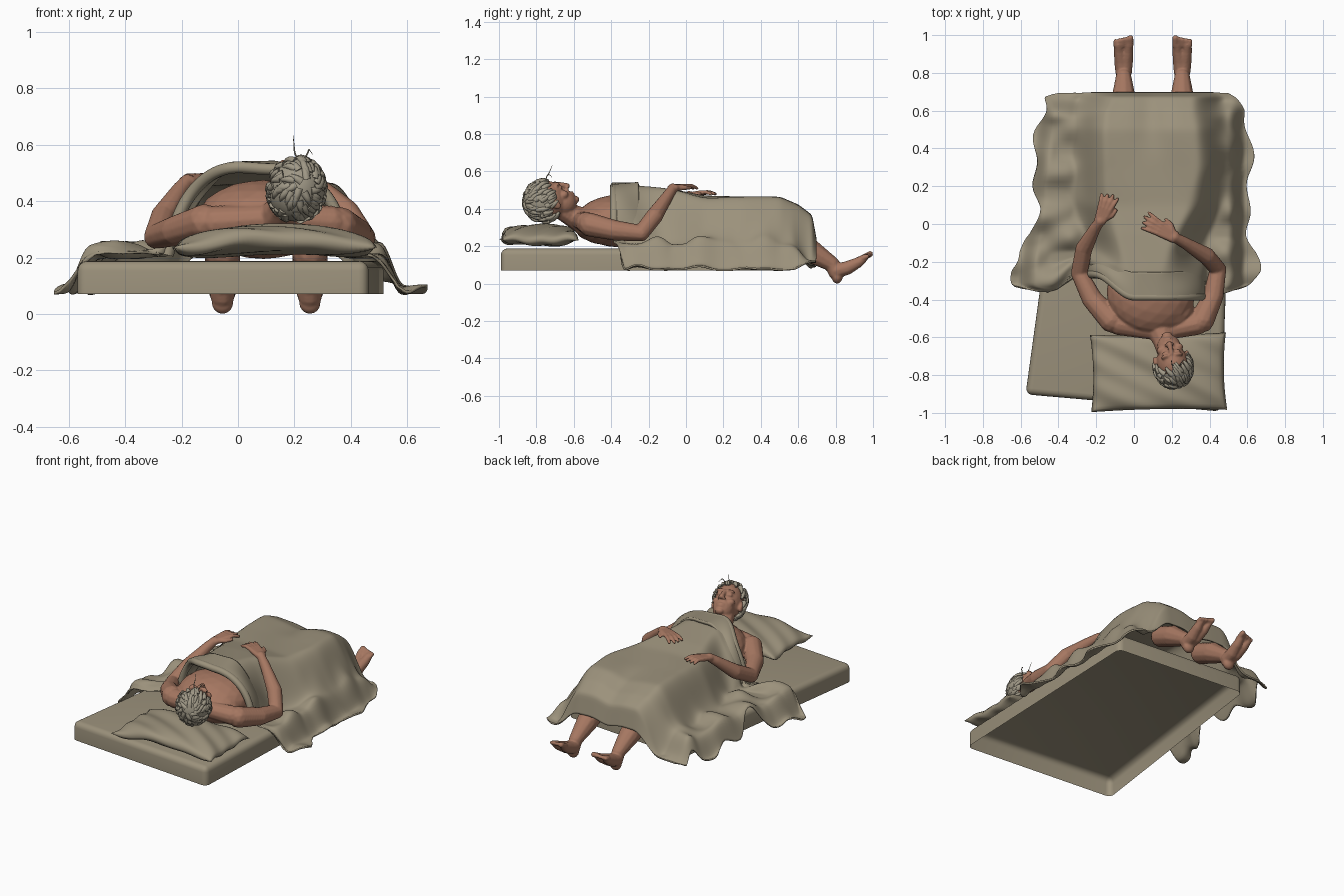
import bpy, bmesh, math, random
from mathutils import Vector, Matrix

random.seed(4)
cube = bpy.data.objects.get("Cube")
if cube:
    bpy.data.objects.remove(cube)


def material(name, rgb):
    m = bpy.data.materials.new(name)
    m.use_nodes = True
    m.diffuse_color = (*rgb, 1)
    m.node_tree.nodes["Principled BSDF"].inputs["Base Color"].default_value = (*rgb, 1)
    return m


linen = material("linen", (.33, .285, .2))
skin = material("skin", (.38, .185, .12))
grey_hair = material("grey hair", (.35, .315, .24))


def add_object(name, bm, mat):
    bmesh.ops.recalc_face_normals(bm, faces=bm.faces)
    mesh = bpy.data.meshes.new(name)
    bm.to_mesh(mesh)
    bm.free()
    mesh.materials.append(mat)
    mesh.shade_smooth()
    ob = bpy.data.objects.new(name, mesh)
    bpy.context.collection.objects.link(ob)
    return ob


def modifier(ob, kind, **settings):
    mod = ob.modifiers.new(kind.title(), kind)
    for key, value in settings.items():
        setattr(mod, key, value)


def strands(name, paths, depth, mat):
    """Tapered round strands; each path is a list of (point, radius factor)."""
    curve = bpy.data.curves.new(name, 'CURVE')
    curve.dimensions = '3D'
    curve.bevel_depth, curve.bevel_resolution = depth, 2
    curve.resolution_u, curve.use_fill_caps = 3, True
    for path in paths:
        s = curve.splines.new('NURBS')
        s.points.add(len(path) - 1)
        s.use_endpoint_u = True
        s.order_u = 3
        for p, (co, r) in zip(s.points, path):
            p.co = (*co, 1)
            p.radius = r
    temp = bpy.data.objects.new(name + "_path", curve)
    bpy.context.collection.objects.link(temp)
    bpy.context.view_layer.update()
    mesh = bpy.data.meshes.new_from_object(temp.evaluated_get(bpy.context.evaluated_depsgraph_get()))
    bpy.data.objects.remove(temp)
    bm = bmesh.new()
    bm.from_mesh(mesh)
    return add_object(name, bm, mat)


def smooth(t):
    t = min(max(t, 0), 1)
    return t * t * (3 - 2 * t)


# Mattress: rounded shell, open underneath, narrower at the foot, turned a little
bm = bmesh.new()
bmesh.ops.create_cube(bm, size=1, matrix=Matrix.Diagonal((1.04, 1.47, .118, 1)))
for v in bm.verts:
    v.co.x *= .86 if v.co.y > 0 else 1
bmesh.ops.delete(bm, geom=[f for f in bm.faces if f.normal.z < -.5], context='FACES_ONLY')
bmesh.ops.bevel(bm, geom=[e for e in bm.edges if not e.is_boundary], offset=.035,
                segments=4, profile=.5, affect='EDGES')
mattress = add_object("mattress", bm, linen)
mattress.location = (.008, -.215, .129)
mattress.rotation_euler.z = math.radians(-5)

# Pillow: two puffed sheets joined at a pinched seam
bm = bmesh.new()
for side in (-1, 1):
    verts = bmesh.ops.create_grid(bm, x_segments=44, y_segments=28, size=1)["verts"]
    for v in verts:
        x, y = v.co.x, v.co.y
        puff = math.sqrt(max(0, (1 - x ** 4) * (1 - y ** 4)))
        crease = .005 * math.sin(5 * x + 4 * y) + .005 * math.sin(9 * y + 8 * x)
        v.co = (.36 * x * (1 - .04 * (1 - y * y)), .205 * y * (1 - .05 * (1 - x * x)),
                side * .047 * puff + crease + .022 * math.cos(2 * x))
bmesh.ops.remove_doubles(bm, verts=bm.verts, dist=.0005)
pillow = add_object("pillow", bm, linen)
pillow.location = (.13, -.785, .244)
pillow.rotation_euler.z = math.radians(1)

# Blanket stations: y, left hem, ridge left, ridge right, right hem, ridge height
stations = [(-.4, -.27, .02, .12, .38, .515), (-.33, -.63, .02, .12, .62, .525),
            (-.25, -.66, -.02, .14, .66, .52), (-.15, -.62, -.05, .17, .65, .505),
            (-.05, -.53, -.08, .21, .61, .49), (.1, -.51, -.13, .29, .6, .46),
            (.3, -.53, -.14, .33, .63, .455), (.5, -.52, -.14, .32, .61, .455),
            (.6, -.48, -.13, .3, .59, .415), (.67, -.47, -.1, .3, .52, .365),
            (.695, -.38, -.1, .3, .48, .23)]


def row_between(a, b, t):
    return [p + (q - p) * t for p, q in zip(a, b)]


def drape(x, row):
    """Height of the blanket over the body, the mattress and its sides."""
    y, _, ridge_l, ridge_r, _, top = row
    dome = 1 - smooth((y + .38) / .3)
    d = min(max(ridge_l - x, x - ridge_r, 0) / (.2 + .06 * dome), 1)
    fall = (1 - dome) * (.5 + .5 * math.cos(math.pi * d)) + dome * math.sqrt(1 - d * d)
    base = .205 - .115 * smooth((y - .56) / .1)
    off_side = smooth(max(x - .5, .12 * y - .49 - x) / .085)
    z = base + (top - base) * fall
    fold = math.sin(21 * y + 11 * x) + .6 * math.sin(34 * y - 13 * x) + .7
    z += .024 * d * max(fold, 0) * smooth((abs(x - .07) - .3) / .12) * (1 - .5 * off_side)
    z += .006 * math.sin(14 * x + 9 * y)
    z -= .03 * smooth((y - .3) / .3) * math.exp(-((x - .09) / .08) ** 2)
    z -= (base - .07) * off_side
    return max(z, .072)


def swing(x, y):
    """The chest edge is pulled back towards the feet on one side."""
    side = smooth(-x / .2) * smooth((x + .45) / .15)
    return y + .12 * side * smooth((-.1 - y) / .3)


def sheet(name, rows, columns, span, lift, thickness):
    bm = bmesh.new()
    grid = []
    for row in rows:
        left, right = span(row)
        xs = [left + (right - left) * i / columns for i in range(columns + 1)]
        grid.append([bm.verts.new((x, swing(x, row[0]), drape(x, row) + lift)) for x in xs])
    for a, b in zip(grid, grid[1:]):
        for i in range(columns):
            bm.faces.new((a[i], a[i + 1], b[i + 1], b[i]))
    ob = add_object(name, bm, linen)
    modifier(ob, 'SMOOTH', factor=.5, iterations=6)
    modifier(ob, 'SOLIDIFY', thickness=thickness, offset=0)


rows = [row_between(a, b, i / 8) for a, b in zip(stations, stations[1:]) for i in range(8)]
rows.append(list(stations[-1]))
sheet("blanket", rows, 130,
      lambda r: (r[1] + .02 * math.sin(24 * r[0]), r[4] + .02 * math.sin(21 * r[0])), 0, .01)

# Folded cuff and rolled hem across the chest
cuff_rows = [row_between(stations[0], stations[2], i / 12) for i in range(13)]
for i, r in enumerate(cuff_rows):
    r[1:] = row_between(stations[0][1:], stations[1][1:], i / 12)
sheet("blanket_cuff", cuff_rows, 60, lambda r: (-.25, .375), .014, .018)
hem = [-.25 + .025 * i for i in range(26)]
strands("blanket_hem", [[((x, swing(x, -.385), drape(x, stations[0]) + .004), 1) for x in hem]],
        .022, linen)

# Body: overlapping balls fused into one skin
body = bmesh.new()


def ball(center, radii, frame=Matrix()):
    m = frame @ Matrix.Translation(center) @ Matrix.Diagonal((*radii, 1))
    bmesh.ops.create_icosphere(body, subdivisions=3, radius=1, matrix=m)


def limb(*joints):
    """Chain of balls through (point, radius) joints."""
    for (a, ra), (b, rb) in zip(joints, joints[1:]):
        a, b = Vector(a), Vector(b)
        n = max(2, int((b - a).length / (.3 * min(ra, rb))))
        for i in range(n + 1):
            r = ra + (rb - ra) * i / n
            m = Matrix.Translation(a.lerp(b, i / n)) @ Matrix.Scale(r, 4)
            bmesh.ops.create_icosphere(body, subdivisions=2, radius=1, matrix=m)


def hand(wrist, tip):
    wrist, tip = Vector(wrist), Vector(tip)
    up = Vector((0, 0, 1))
    along = (tip - wrist).normalized()
    across = along.cross(up).normalized()
    reach = (tip - wrist).length
    for k in (-1.5, -.5, .5, 1.5):
        knuckle = wrist + along * reach * .5 + across * k * .019 + up * .008
        end = wrist + along * reach * (1 - .05 * abs(k - .5)) + across * k * .029 - up * .004
        limb((wrist + across * k * .01, .018), (knuckle, .014))
        limb((knuckle, .013), (knuckle.lerp(end, .5) + up * .007, .0115), (end, .0095))
    limb((wrist + along * .02 + across * .02, .016),
         (wrist + along * .05 + across * .048, .013),
         (wrist + along * .085 + across * .058, .01))


# Torso, shoulders and neck
ball((.09, -.36, .335), (.235, .23, .14))
ball((.1, -.45, .325), (.22, .14, .115))
ball((.11, -.51, .31), (.24, .085, .08))
limb(((.13, -.54, .33), .075), ((.16, -.62, .37), .06), ((.18, -.68, .41), .058))
for x in (-.08, .33):
    limb(((.14, -.57, .34), .05), ((x, -.53, .325), .06))

# Arms and hands resting on the blanket
limb(((.36, -.51, .315), .066), ((.42, -.38, .285), .056), ((.445, -.24, .27), .045),
     ((.385, -.17, .36), .047), ((.27, -.1, .465), .032), ((.215, -.07, .51), .027))
hand((.215, -.07, .512), (.05, .025, .515))
limb(((-.12, -.51, .325), .066), ((-.22, -.4, .295), .056), ((-.29, -.26, .275), .045),
     ((-.265, -.13, .345), .046), ((-.205, -.02, .44), .031), ((-.18, .015, .47), .027))
hand((-.18, .015, .47), (-.125, .155, .485))

# Legs, feet and toes
for x, big in ((-.055, 1), (.255, -1)):
    limb(((x, .56, .22), .066), ((x, .66, .178), .066), ((x, .78, .105), .042), ((x, .8, .06), .04))
    ball((x, .808, .04), (.038, .03, .04))
    for k in (-1, 1):
        limb(((x + k * .006, .81, .07), .04), ((x + k * .013, .86, .083), .038),
             ((x + k * .024, .92, .113), .029), ((x + k * .028, .95, .135), .022))
    for i in range(5):
        size = .017 if i == 0 else .0125
        toe = x + big * (.036 - .0195 * i)
        limb(((toe, .945, .138), size), ((toe, .984 - .004 * i, .158 - .003 * i), size))

# Head: frame of side, face and crown directions
crown = Vector((.2, -.78, .6)).normalized()
face = Vector((-.08, .6, .75))
face = (face - crown * face.dot(crown)).normalized()
head = Matrix((face.cross(crown), face, crown)).transposed().to_4x4()
head.translation = (.2, -.72, .44)
ball((0, -.01, .02), (.085, .105, .11), head)
ball((0, .035, -.055), (.064, .07, .075), head)
ball((0, .085, -.1), (.028, .022, .02), head)
limb((head @ Vector((0, .095, .03)), .012), (head @ Vector((0, .117, -.018)), .016))
ball((0, .098, -.06), (.028, .014, .007), head)
ball((0, .096, -.074), (.024, .014, .007), head)
for s in (-1, 1):
    ball((s * .032, .085, .037), (.028, .018, .01), head)
    ball((s * .032, .083, .013), (.019, .014, .011), head)
    ball((s * .016, .108, -.024), (.01, .01, .008), head)
    ball((s * .045, .065, -.025), (.026, .025, .022), head)
    ball((s * .088, -.005, -.012), (.012, .021, .032), head)
person = add_object("body", body, skin)
modifier(person, 'REMESH', mode='VOXEL', voxel_size=.006, use_smooth_shade=True)
modifier(person, 'SMOOTH', factor=.5, iterations=3)


# Hair: cap trimmed at the hairline, covered by swept locks
def on_scalp(d):
    return d.y < .1 + .7 * d.z and d.z > -.72


def scalp(d, lift=1):
    return head @ (Vector((d.x * .1, d.y * .114 - .02, d.z * .114 + .03)) * lift)


bm = bmesh.new()
bmesh.ops.create_icosphere(bm, subdivisions=4, radius=1)
bmesh.ops.delete(bm, geom=[v for v in bm.verts if not on_scalp(v.co)], context='VERTS')
for v in bm.verts:
    v.co = scalp(v.co.normalized())
add_object("hair_cap", bm, grey_hair)
whorl = Vector((0, -.5, .85)).normalized()
locks = []
while len(locks) < 110:
    d = Vector([random.gauss(0, 1) for _ in range(3)]).normalized()
    if not on_scalp(d):
        continue
    flow = (d - whorl) + whorl.cross(d) * random.uniform(.2, .9)
    flow = (flow - d * flow.dot(d)).normalized()
    locks.append([(scalp((d + flow * k * .13).normalized(), .95 + .05 * math.sin(k * .7)),
                   1 - .15 * k) for k in range(5)])
strands("hair_locks", locks, .016, grey_hair)
wisps = [[((.22, -.75, .53), 1), ((.2 + .05 * i, -.75, .57), 1),
          ((.2 + .05 * i, -.73, .59), .7), ((.195 + .07 * i, -.715, .635 - .07 * i), .2)]
         for i in range(2)]
strands("loose_wisps", wisps, .003, grey_hair)
